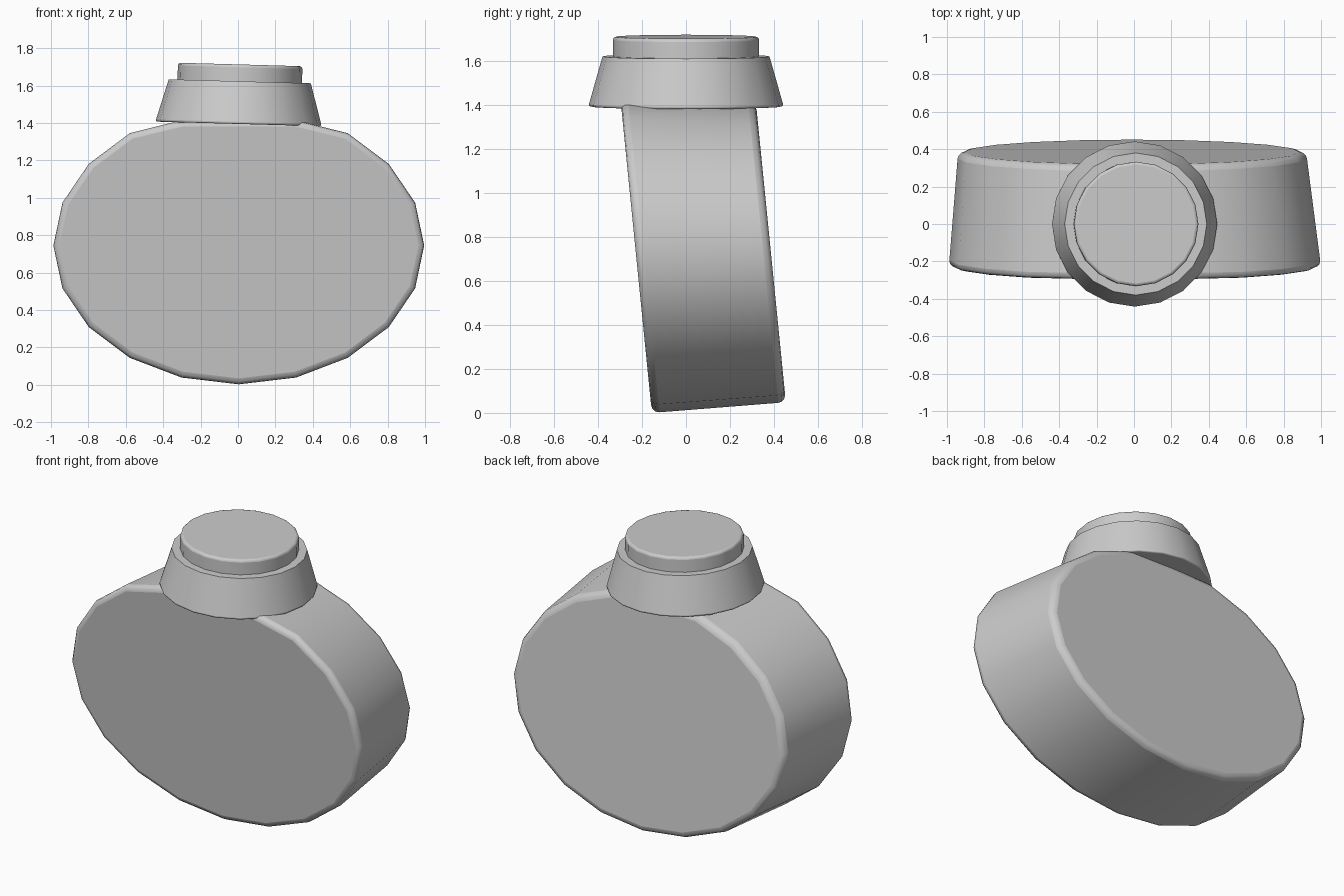
import bpy, bmesh, math
from mathutils import Matrix

cube = bpy.data.objects.get("Cube")
if cube:
    bpy.data.objects.remove(cube, do_unlink=True)

SIDES = 20

grey = bpy.data.materials.new("warm grey")
grey.use_nodes = True
colour = (0.6, 0.6, 0.6, 1)
grey.diffuse_color = colour
grey.node_tree.nodes["Principled BSDF"].inputs["Base Color"].default_value = colour


def loft(name, rings, bevel, limit):
    """Skin a stack of rings, cap both ends and round the hard edges."""
    bm = bmesh.new()
    loops = [[bm.verts.new(p) for p in ring] for ring in rings]
    for a, b in zip(loops, loops[1:]):
        for i in range(SIDES):
            j = (i + 1) % SIDES
            bm.faces.new((a[i], a[j], b[j], b[i]))
    bm.faces.new(loops[0][::-1])
    bm.faces.new(loops[-1])
    bmesh.ops.recalc_face_normals(bm, faces=bm.faces)
    mesh = bpy.data.meshes.new(name)
    bm.to_mesh(mesh)
    bm.free()
    mesh.materials.append(grey)
    obj = bpy.data.objects.new(name, mesh)
    bpy.context.collection.objects.link(obj)
    mod = obj.modifiers.new("rounded edges", "BEVEL")
    mod.width = bevel
    mod.segments = 3
    mod.limit_method = "ANGLE"
    mod.angle_limit = math.radians(limit)
    bpy.ops.object.select_all(action="DESELECT")
    obj.select_set(True)
    bpy.context.view_layer.objects.active = obj
    bpy.ops.object.shade_smooth_by_angle(angle=math.radians(40))
    return obj


def oval(scale, y_mid, shift):
    """Leaning oval outline with a flattened shoulder under the neck."""
    ring = []
    for i in range(SIDES):
        a = math.tau * i / SIDES
        x = 0.995 * scale * math.sin(a) + shift
        z = min(0.745 - 0.745 * scale * math.cos(a), 1.415)
        ring.append((x, y_mid - 0.1 * (z - 0.745), z))
    return ring


def disc(radius, z):
    return [(radius * math.cos(math.tau * i / SIDES),
             radius * math.sin(math.tau * i / SIDES), z) for i in range(SIDES)]


# Flask body, tapering to the back
loft("flask_body", [oval(1, -0.23, 0.005), oval(0.935, 0.385, -0.01)], 0.035, 50)

# Flared neck collar and stopper, slightly askew
collar = loft("neck_collar", [disc(0.445, 0), disc(0.38, 0.228)], 0.012, 75)
stopper = loft("stopper", [disc(0.333, 0.15), disc(0.333, 0.318)], 0.015, 50)
for part in (collar, stopper):
    part.matrix_world = Matrix.Translation((0.003, 0, 1.395)) @ Matrix.Rotation(math.radians(1.6), 4, "Y")
